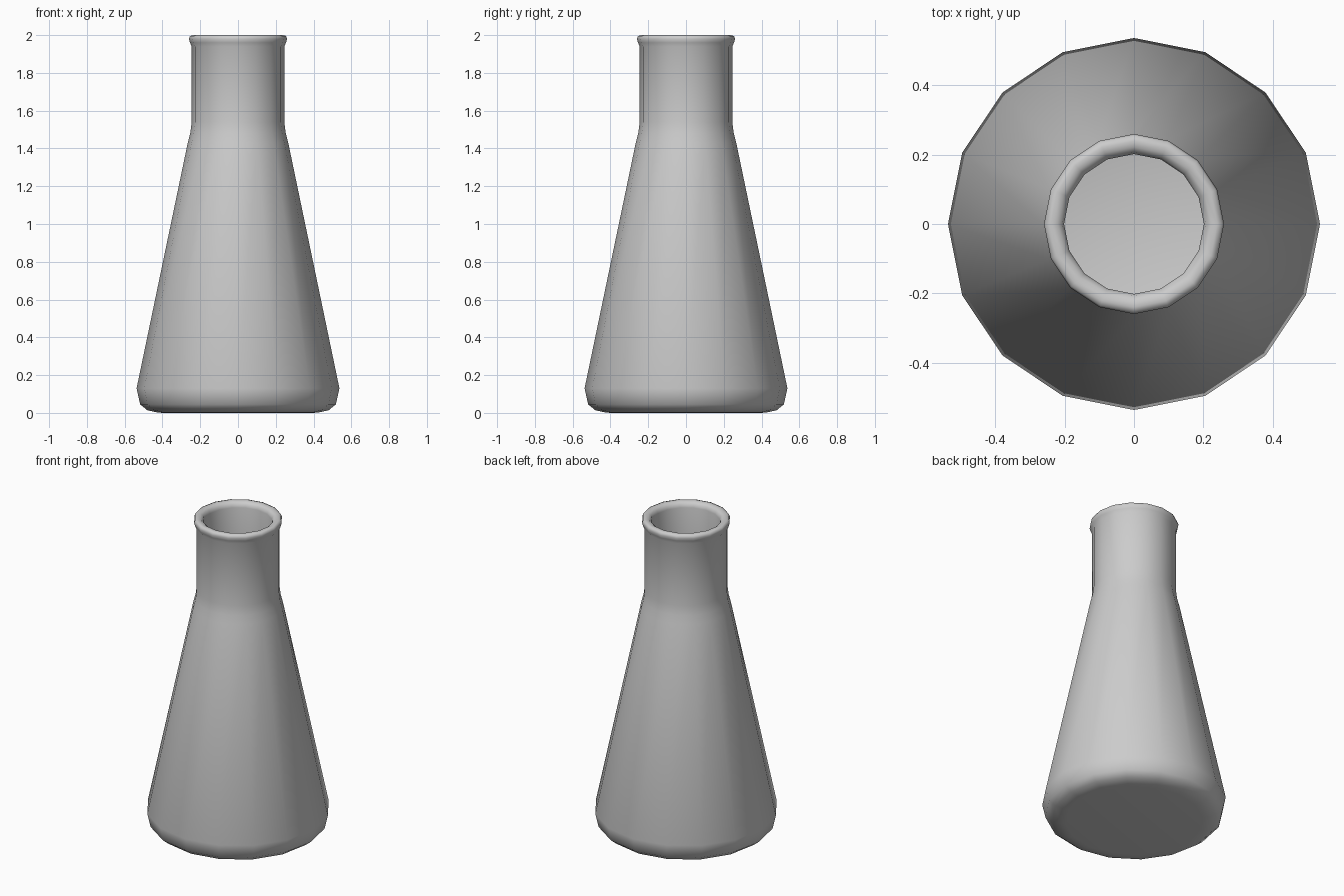
import bpy, bmesh, math

if "Cube" in bpy.data.objects:
    bpy.data.objects.remove(bpy.data.objects["Cube"])

SIDES = 16

# Closed wall section (radius, height): outside going up, over the lip, down the inside
PROFILE = [
    (0, 0.004), (0.40, 0.0), (0.43, 0.003), (0.48, 0.014), (0.518, 0.045), (0.537, 0.13),
    (0.266, 1.43), (0.253, 1.48), (0.245, 1.54), (0.245, 1.94),
    (0.254, 1.96), (0.26, 1.98), (0.255, 1.995), (0.24, 2.0), (0.222, 1.997),
    (0.207, 1.985), (0.202, 1.965), (0.202, 1.53),
    (0.21, 1.48), (0.223, 1.42), (0.493, 0.13), (0.477, 0.07), (0.44, 0.045), (0, 0.04),
]


def lathe(name, profile, sides):
    """Spin a profile around the z axis into a smooth object."""
    bm = bmesh.new()
    verts = [bm.verts.new((r, 0, z)) for r, z in profile]
    edges = [bm.edges.new(pair) for pair in zip(verts, verts[1:])]
    bmesh.ops.spin(bm, geom=verts + edges, cent=(0, 0, 0), axis=(0, 0, 1),
                   angle=math.tau, steps=sides, use_merge=False)
    bmesh.ops.remove_doubles(bm, verts=bm.verts, dist=0.0005)
    bmesh.ops.recalc_face_normals(bm, faces=bm.faces)
    for face in bm.faces:
        face.smooth = True
    mesh = bpy.data.meshes.new(name)
    bm.to_mesh(mesh)
    bm.free()
    obj = bpy.data.objects.new(name, mesh)
    bpy.context.collection.objects.link(obj)
    return obj


# Hollow conical flask with rolled lip
lathe("conical_flask", PROFILE, SIDES)
